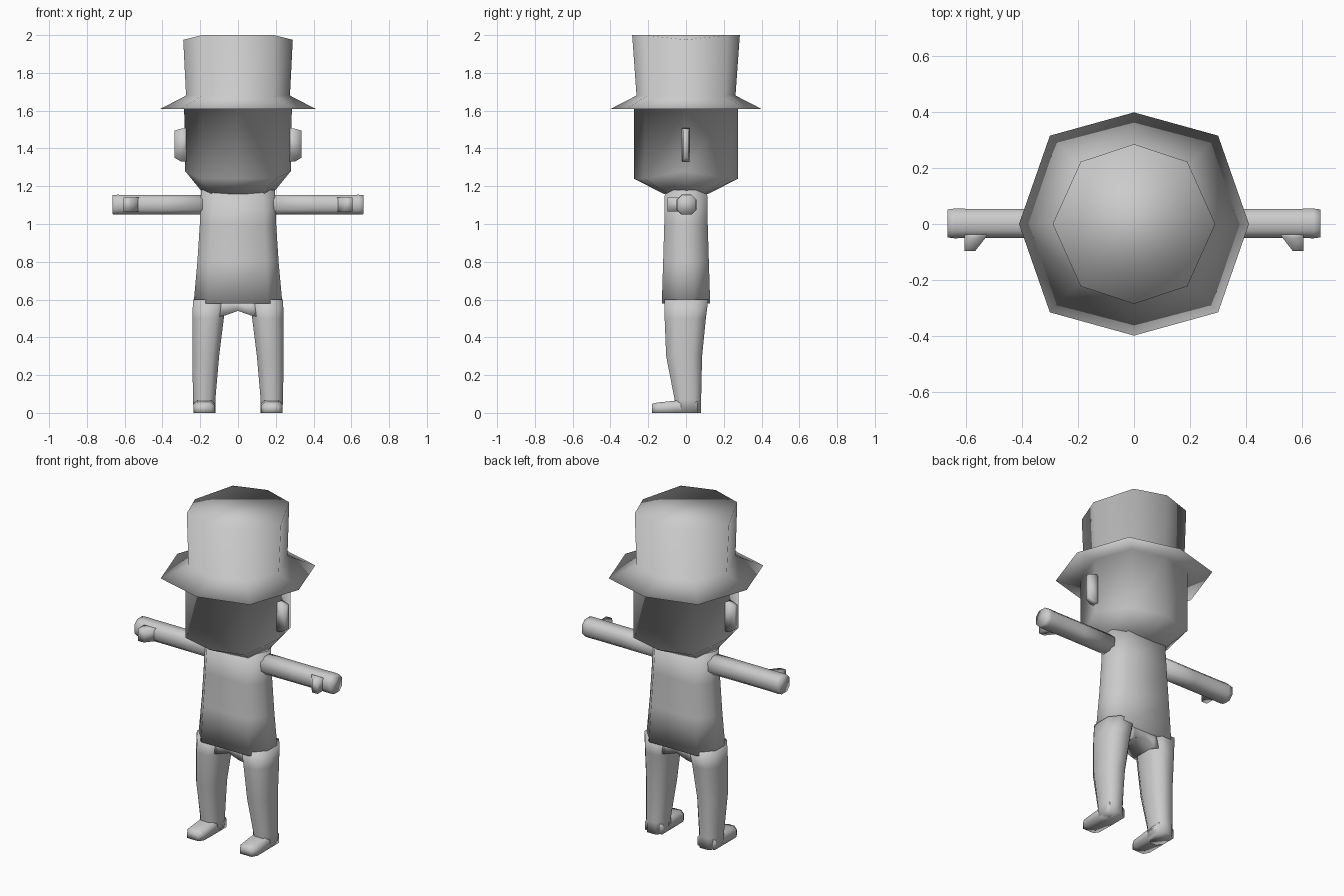
import bpy, bmesh
from math import cos, sin, pi
from mathutils import Vector

if "Cube" in bpy.data.objects:
    bpy.data.objects.remove(bpy.data.objects["Cube"])

grey = bpy.data.materials.new("plain grey")
grey.diffuse_color = (0.6, 0.6, 0.6, 1)
grey.use_nodes = True
grey.node_tree.nodes["Principled BSDF"].inputs["Base Color"].default_value = grey.diffuse_color


def loft(name, rings, mirror=False):
    """Skin a list of equal-length point rings and cap both ends."""
    bm = bmesh.new()
    loops = [[bm.verts.new(p) for p in r] for r in rings]
    n = len(rings[0])
    for a, b in zip(loops, loops[1:]):
        for i in range(n):
            j = (i + 1) % n
            bm.faces.new((a[i], a[j], b[j], b[i]))
    bm.faces.new(loops[0])
    bm.faces.new(loops[-1])
    bmesh.ops.recalc_face_normals(bm, faces=bm.faces)
    me = bpy.data.meshes.new(name)
    bm.to_mesh(me)
    bm.free()
    me.materials.append(grey)
    for p in me.polygons:
        p.use_smooth = True
    ob = bpy.data.objects.new(name, me)
    bpy.context.collection.objects.link(ob)
    if mirror:
        ob.modifiers.new("mirror", "MIRROR").use_mirror_merge = False
    return ob


def octagon(rx, ry, dx, dy, z, zx=None):
    """Octagon with points on the axes; zx is the height of the side points."""
    zx = z if zx is None else zx
    return [(rx, 0, zx), (dx, dy, z), (0, ry, z), (-dx, dy, z),
            (-rx, 0, zx), (-dx, -dy, z), (0, -ry, z), (dx, -dy, z)]


def oval(x0, x1, y0, y1, z):
    """Eight-sided blocky section between the given limits."""
    cx, cy, rx, ry = (x0 + x1) / 2, (y0 + y1) / 2, (x1 - x0) / 2, (y1 - y0) / 2
    k = 0.5
    return [(cx + rx * a, cy + ry * b, z) for a, b in
            ((1, -k), (1, k), (k, 1), (-k, 1), (-1, k), (-1, -k), (-k, -1), (k, -1))]


# Head and top hat as one shell
loft("head_and_hat", [
    octagon(0.19, 0.12, 0.14, 0.10, 1.16, 1.17),
    octagon(0.28, 0.275, 0.20, 0.22, 1.24, 1.28),
    octagon(0.285, 0.275, 0.20, 0.22, 1.61),
    octagon(0.41, 0.398, 0.30, 0.315, 1.61),
    octagon(0.275, 0.262, 0.19, 0.205, 1.68),
    octagon(0.29, 0.285, 0.19, 0.222, 2.0, 1.975),
])

# Ears
loft("ear", [
    [(0.26, -0.02, 1.33), (0.26, 0.018, 1.33), (0.26, 0.018, 1.51), (0.26, -0.02, 1.51)],
    [(0.30, -0.02, 1.33), (0.30, 0.018, 1.33), (0.30, 0.018, 1.505), (0.30, -0.02, 1.505)],
    [(0.335, -0.015, 1.35), (0.335, 0.013, 1.35), (0.335, 0.013, 1.495), (0.335, -0.015, 1.495)],
], mirror=True)


# Torso widening down to the hem
def torso_ring(rx, ry, fx, z):
    return [(rx, -ry * 0.35, z), (rx, ry * 0.35, z), (fx, ry, z), (-fx, ry, z),
            (-rx, ry * 0.35, z), (-rx, -ry * 0.35, z), (-fx, -ry, z), (fx, -ry, z)]


loft("torso", [
    torso_ring(0.235, 0.128, 0.16, 0.58),
    torso_ring(0.215, 0.121, 0.15, 0.80),
    torso_ring(0.202, 0.115, 0.14, 1.00),
    torso_ring(0.195, 0.112, 0.13, 1.18),
])

# Crotch bridge between the legs
loft("crotch", [
    [(x, -0.09, z), (x, 0.09, z), (x, 0.09, 0.60), (x, -0.09, 0.60)]
    for x, z in ((-0.10, 0.51), (-0.07, 0.515), (0, 0.54), (0.07, 0.515), (0.10, 0.51))
])

# Legs
loft("leg", [
    oval(0.12, 0.235, -0.06, 0.08, 0.0),
    oval(0.12, 0.238, -0.06, 0.08, 0.07),
    oval(0.10, 0.242, -0.105, 0.085, 0.30),
    oval(0.075, 0.242, -0.113, 0.105, 0.50),
    oval(0.06, 0.238, -0.115, 0.118, 0.60),
], mirror=True)


# Feet pointing forward, lofted along y
def foot_ring(y, x0, x1, z1):
    c = 0.018
    return [(x0, y, 0), (x1, y, 0), (x1, y, z1 - c), (x1 - c, y, z1),
            (x0 + c, y, z1), (x0, y, z1 - c)]


loft("foot", [
    foot_ring(0.06, 0.12, 0.235, 0.07),
    foot_ring(-0.05, 0.12, 0.235, 0.065),
    foot_ring(-0.15, 0.122, 0.235, 0.055),
    foot_ring(-0.18, 0.14, 0.217, 0.048),
], mirror=True)


# Arms and hands, lofted along x
def arm_ring(x, r):
    return [(x, 0.002 + r * a, 1.102 + r * b) for a, b in
            ((1, -.5), (1, .5), (.5, 1), (-.5, 1), (-1, .5), (-1, -.5), (-.5, -1), (.5, -1))]


loft("arm", [arm_ring(0.15, 0.053), arm_ring(0.40, 0.052), arm_ring(0.58, 0.052),
             arm_ring(0.64, 0.053), arm_ring(0.665, 0.050)], mirror=True)

# Thumbs
loft("thumb", [
    [(x0, y, 1.065), (x1, y, 1.065), (x1, y, 1.14), (x0, y, 1.14)]
    for y, x0, x1 in ((-0.03, 0.52, 0.605), (-0.05, 0.53, 0.605), (-0.097, 0.567, 0.605))
], mirror=True)
